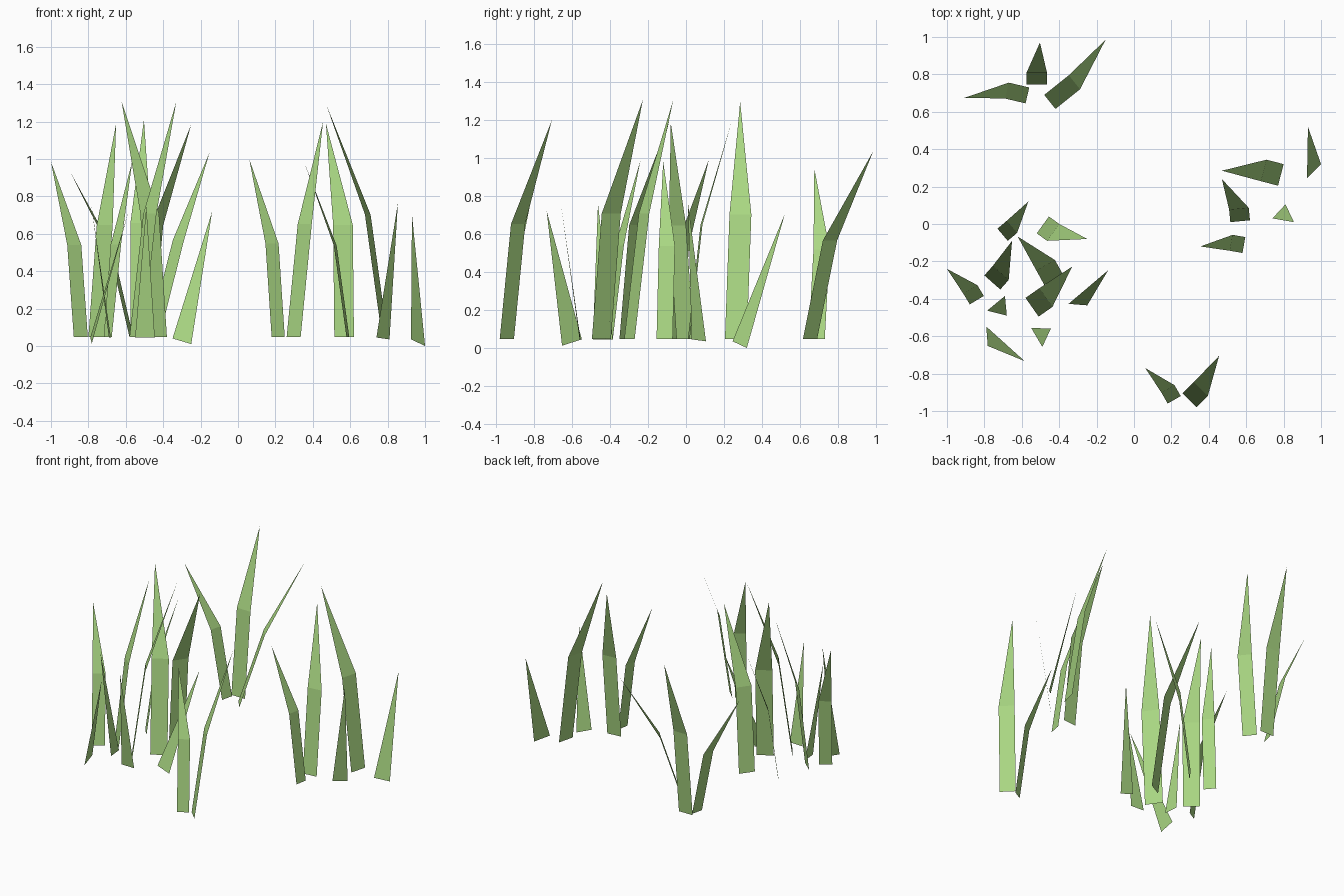
import bpy
from mathutils import Vector

green = bpy.data.materials.new("grass_green")
green.diffuse_color = (0.40, 0.68, 0.225, 1.0)


def add_blade(name, verts, faces):
    mesh = bpy.data.meshes.new(name)
    mesh.from_pydata([tuple(v) for v in verts], [], faces)
    mesh.materials.append(green)
    obj = bpy.data.objects.new(name, mesh)
    bpy.context.collection.objects.link(obj)


def tall_blade(name, x1, y1, x2, y2, tx, ty, tz, base_z=0.047):
    """Flat strip with one bend: two root corners, two bend corners, a tip."""
    a, b = Vector((x1, y1, base_z)), Vector((x2, y2, base_z))
    tip = Vector((tx, ty, tz))
    side = (b - a).normalized()
    out = Vector((-side.y, side.x, 0))
    lean = (tip - (a + b) / 2).dot(out)
    height = tz - base_z
    bend = 0.30 + 0.4 * (abs(lean) / height - 0.24)
    shift = out * lean * bend + Vector((0, 0, 0.525 * height))
    add_blade(name, [a, b, b + shift, a + shift, tip], [(0, 1, 2, 3), (3, 2, 4)])


# Tall bent blades: root corner, root corner, tip
tall = [
    # back clump
    (-0.56, 0.73, -0.58, 0.645, -0.905, 0.675, 0.945),
    (-0.575, 0.745, -0.465, 0.745, -0.503, 0.97, 1.21),
    (-0.48, 0.69, -0.42, 0.615, -0.152, 0.985, 1.035),
    # right clump
    (0.80, 0.32, 0.77, 0.205, 0.47, 0.285, 1.295),
    (0.515, 0.01, 0.62, 0.02, 0.47, 0.24, 1.19),
    (0.595, -0.07, 0.58, -0.155, 0.355, -0.12, 0.98),
    # left clump
    (-0.455, 0.04, -0.52, -0.05, -0.25, -0.08, 1.185),
    (-0.73, -0.025, -0.675, -0.09, -0.565, 0.12, 0.99),
    (-0.80, -0.275, -0.715, -0.35, -0.652, -0.09, 1.187),
    (-0.38, -0.27, -0.48, -0.325, -0.622, -0.067, 1.305),
    (-0.58, -0.395, -0.51, -0.495, -0.33, -0.227, 1.305),
    (-0.803, -0.385, -0.878, -0.43, -1.0, -0.24, 0.985),
    # front clump
    (0.25, -0.92, 0.18, -0.96, 0.06, -0.77, 1.0),
    (0.26, -0.905, 0.335, -0.98, 0.455, -0.705, 1.2),
]
for i, row in enumerate(tall, 1):
    tall_blade(f"tall_grass_blade_{i}", *row)

# Short single-triangle blades: higher root corner, lower root corner, tip
short = [
    ((0.925, 0.245, 0.035), (1.0, 0.32, 0.0), (0.93, 0.52, 0.705)),
    ((0.74, 0.03, 0.045), (0.81, 0.105, 0.035), (0.855, 0.01, 0.765)),
    ((-0.35, -0.427, 0.04), (-0.25, -0.435, 0.01), (-0.138, -0.247, 0.72)),
    ((-0.69, -0.385, 0.045), (-0.68, -0.49, 0.045), (-0.785, -0.463, 0.76)),
    ((-0.55, -0.555, 0.045), (-0.445, -0.56, 0.045), (-0.49, -0.657, 0.75)),
    ((-0.79, -0.548, 0.045), (-0.782, -0.652, 0.012), (-0.585, -0.733, 0.72)),
]
for i, corners in enumerate(short, 1):
    add_blade(f"short_grass_blade_{i}", corners, [(0, 1, 2)])
